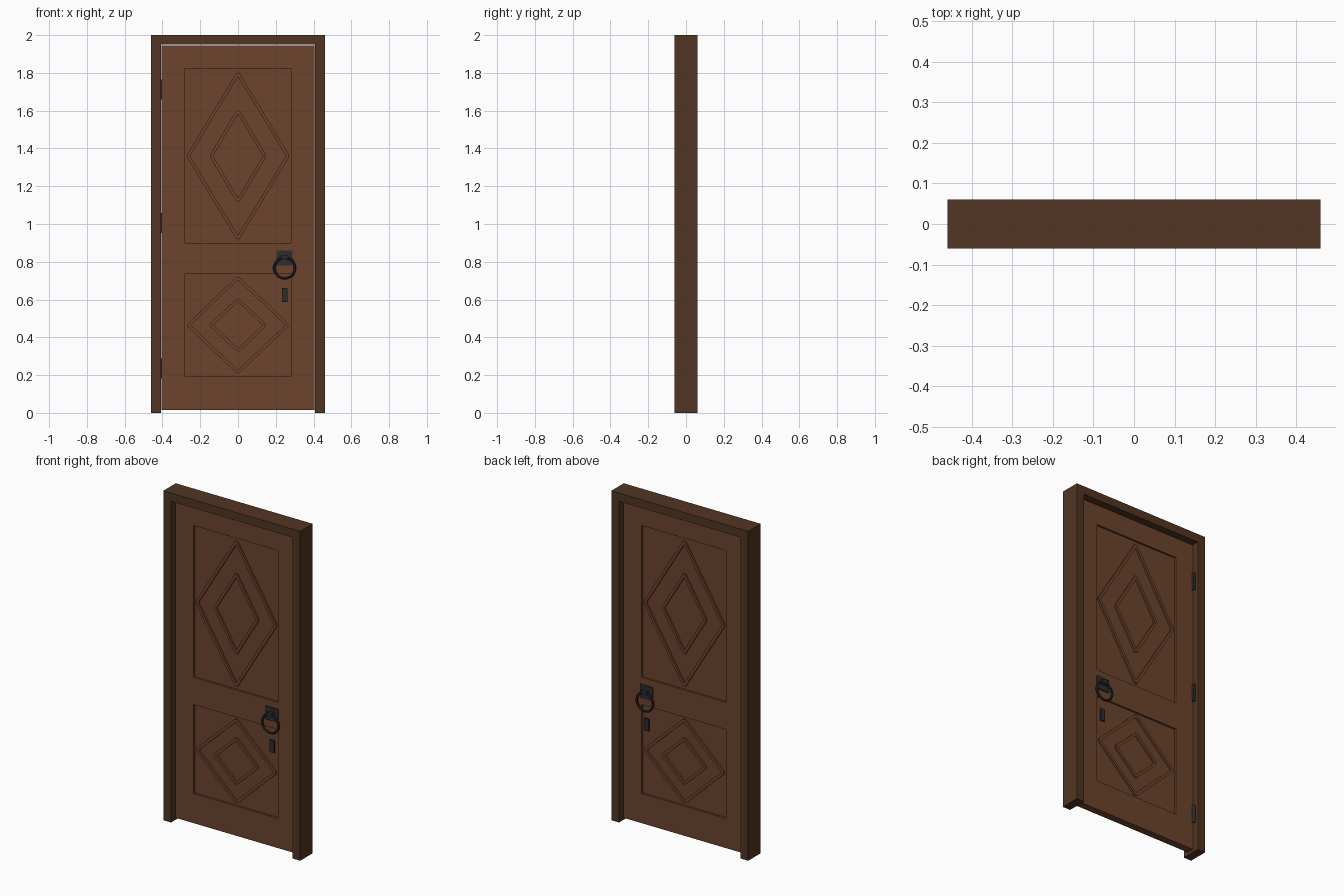
import bpy, bmesh, math
from mathutils import Matrix, Vector

if "Cube" in bpy.data.objects:
    bpy.data.objects.remove(bpy.data.objects["Cube"])


def material(name, rgb):
    m = bpy.data.materials.new(name)
    m.use_nodes = True
    color = (*rgb, 1)
    m.diffuse_color = color
    m.node_tree.nodes["Principled BSDF"].inputs["Base Color"].default_value = color
    return m


DOOR_WOOD = material("door_wood", (0.15, 0.056, 0.026))
FRAME_WOOD = material("frame_wood", (0.082, 0.036, 0.016))
IRON = material("dark_iron", (0.026, 0.027, 0.030))

FACE = 0.022      # door half thickness
RECESS = 0.012    # panel depth


def finish(name, bm, mat, smooth=False):
    bmesh.ops.recalc_face_normals(bm, faces=bm.faces)
    mesh = bpy.data.meshes.new(name)
    bm.to_mesh(mesh)
    bm.free()
    mesh.materials.append(mat)
    obj = bpy.data.objects.new(name, mesh)
    bpy.context.collection.objects.link(obj)
    if smooth:
        bpy.ops.object.select_all(action='DESELECT')
        obj.select_set(True)
        bpy.context.view_layer.objects.active = obj
        bpy.ops.object.shade_smooth_by_angle()
    return obj


def add_box(bm, center, size, turn=0):
    mat = (Matrix.Translation(center) @ Matrix.Rotation(turn, 4, 'Y')
           @ Matrix.Diagonal((*size, 1)))
    bmesh.ops.create_cube(bm, size=1, matrix=mat)


def add_ring(bm, center, radius, minor, sides, around):
    # Torus standing in the XZ plane
    loops = []
    for i in range(around):
        a = math.tau * i / around
        out = Vector((math.sin(a), 0, math.cos(a)))
        loop = []
        for j in range(sides):
            b = math.tau * j / sides
            p = out * (radius + minor * math.cos(b))
            loop.append(bm.verts.new(Vector(center) + p + Vector((0, minor * math.sin(b), 0))))
        loops.append(loop)
    for i in range(around):
        one, two = loops[i], loops[(i + 1) % around]
        for j in range(sides):
            k = (j + 1) % sides
            bm.faces.new((one[j], one[k], two[k], two[j]))


# Frame: two jambs and a header as one extruded outline
outer, inner, head, depth = 0.46, 0.408, 1.95, 0.12
outline = [(-outer, 0), (-inner, 0), (-inner, head), (inner, head),
           (inner, 0), (outer, 0), (outer, 2), (-outer, 2)]
bm = bmesh.new()
face = bm.faces.new([bm.verts.new((x, -depth / 2, z)) for x, z in outline])
ext = bmesh.ops.extrude_face_region(bm, geom=[face])
bmesh.ops.translate(bm, vec=(0, depth, 0),
                    verts=[g for g in ext["geom"] if isinstance(g, bmesh.types.BMVert)])
finish("door_frame", bm, FRAME_WOOD)

# Door slab with two recessed panels on each side
PANEL_X = 0.283
PANELS = [(0.195, 0.735), (0.90, 1.822)]
bm = bmesh.new()
add_box(bm, (0, 0, 0.98), (0.808, 2 * FACE, 1.93))
cuts = [((x, 0, 0), (1, 0, 0)) for x in (-PANEL_X, PANEL_X)]
cuts += [((0, 0, z), (0, 0, 1)) for panel in PANELS for z in panel]
for co, no in cuts:
    bmesh.ops.bisect_plane(bm, geom=bm.verts[:] + bm.edges[:] + bm.faces[:],
                           plane_co=co, plane_no=no)
bm.normal_update()
fields = []
for f in bm.faces:
    c = f.calc_center_median()
    if abs(f.normal.y) > 0.9 and abs(c.x) < PANEL_X and any(a < c.z < b for a, b in PANELS):
        fields.append(f)
for f in bmesh.ops.extrude_discrete_faces(bm, faces=fields)["faces"]:
    side = math.copysign(1, f.calc_center_median().y)
    bmesh.ops.translate(bm, vec=(0, -side * RECESS, 0), verts=f.verts[:])
finish("door_slab", bm, DOOR_WOOD)


# Diamond mouldings: four straight strips each
def diamond(name, z, half_w, half_h, side):
    bm = bmesh.new()
    length = math.hypot(half_w, half_h)
    angle = math.atan2(half_h, half_w)
    y = side * (FACE - RECESS + 0.004)
    for sx in (-1, 1):
        for sz in (-1, 1):
            add_box(bm, (sx * half_w / 2, y, z + sz * half_h / 2),
                    (length, 0.012, 0.017), sx * sz * angle)
    finish(name, bm, DOOR_WOOD)


for side, label in ((-1, "front"), (1, "back")):
    diamond(label + "_upper_outer_diamond", 1.36, 0.264, 0.437, side)
    diamond(label + "_upper_inner_diamond", 1.36, 0.142, 0.238, side)
    diamond(label + "_lower_outer_diamond", 0.465, 0.263, 0.25, side)
    diamond(label + "_lower_inner_diamond", 0.465, 0.142, 0.135, side)

    # Pull ring, its backplate and staple, and the keyhole plate
    x = 0.247
    bm = bmesh.new()
    add_box(bm, (x, side * (FACE + 0.003), 0.82), (0.084, 0.008, 0.08))
    finish(label + "_handle_plate", bm, IRON)
    bm = bmesh.new()
    add_ring(bm, (x, side * (FACE + 0.02), 0.767), 0.055, 0.007, 8, 20)
    finish(label + "_pull_ring", bm, IRON, True)
    bm = bmesh.new()
    add_box(bm, (x, side * (FACE + 0.016), 0.826), (0.034, 0.024, 0.022))
    finish(label + "_ring_staple", bm, IRON)
    bm = bmesh.new()
    add_box(bm, (x, side * (FACE + 0.003), 0.625), (0.03, 0.008, 0.074))
    finish(label + "_keyhole_plate", bm, IRON)

# Hinge barrels on the back edge
for z, label in ((0.235, "lower"), (1.005, "middle"), (1.712, "upper")):
    bm = bmesh.new()
    bmesh.ops.create_cone(bm, cap_ends=True, segments=12, radius1=0.01, radius2=0.01,
                          depth=0.106, matrix=Matrix.Translation((-0.406, FACE + 0.006, z)))
    finish(label + "_hinge", bm, IRON, True)
